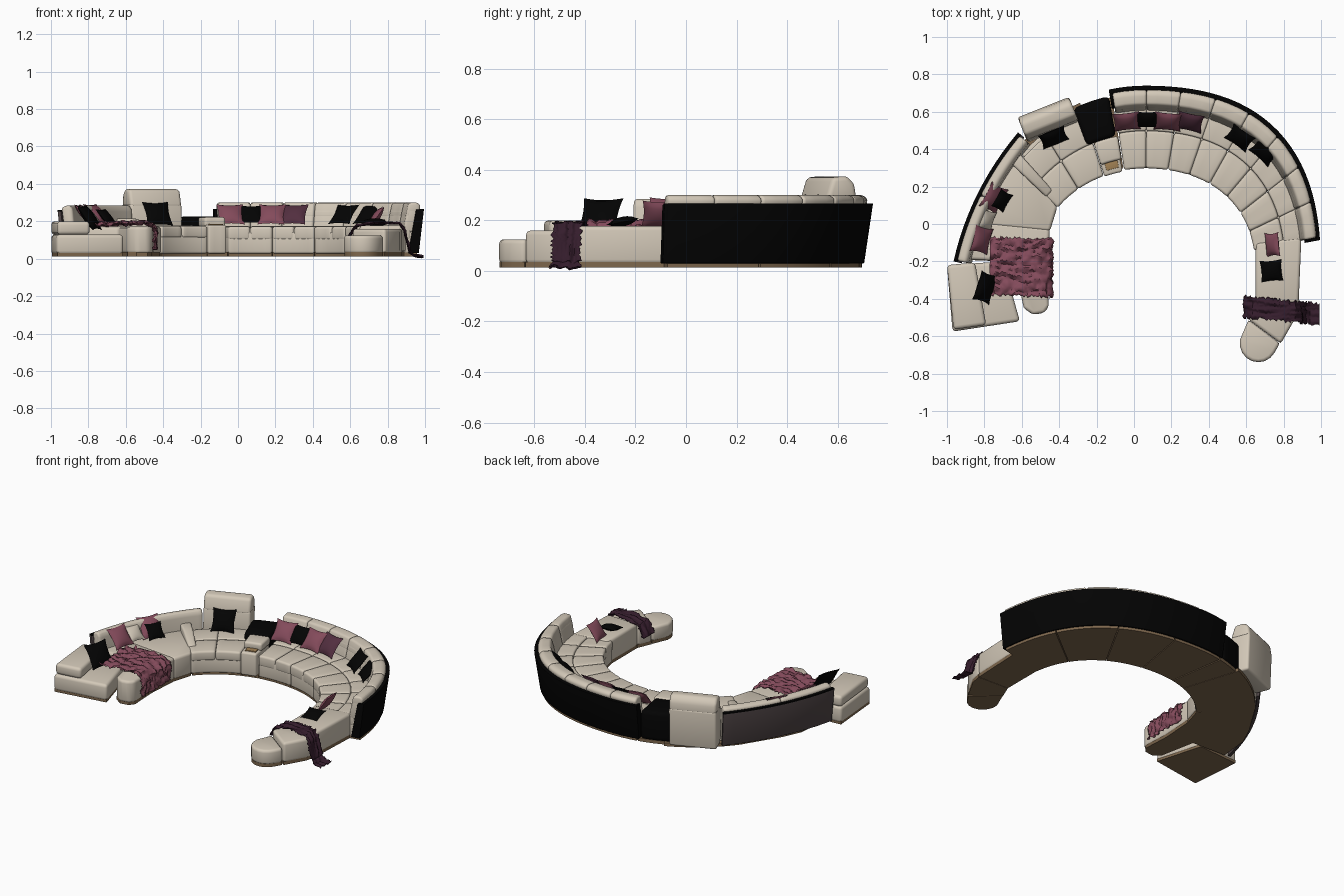
import bpy, bmesh, math, random
from math import radians, sin, cos
from mathutils import Vector, Matrix, noise

random.seed(4)
cube = bpy.data.objects.get("Cube")
if cube:
    bpy.data.objects.remove(cube)


def material(name, rgb):
    m = bpy.data.materials.new(name)
    m.use_nodes = True
    m.diffuse_color = (*rgb, 1)
    bsdf = m.node_tree.nodes["Principled BSDF"]
    bsdf.inputs["Base Color"].default_value = (*rgb, 1)
    bsdf.inputs["Roughness"].default_value = 1.0
    return m


CREAM = material("cream leather", (0.65, 0.58, 0.48))
BLACK = material("black", (0.001, 0.001, 0.001))
GREY = material("dark grey", (0.08, 0.06, 0.062))
MAUVE = material("mauve", (0.23, 0.07, 0.105))
DEEP = material("deep mauve", (0.085, 0.028, 0.05))
PLUM = material("dark plum", (0.035, 0.012, 0.025))
BROWN = material("brown base", (0.21, 0.137, 0.075))
GOLD = material("tan wood", (0.36, 0.22, 0.09))


def finish(name, bm, mat, bevel=0.0):
    bmesh.ops.recalc_face_normals(bm, faces=bm.faces)
    if bevel:
        edges = [e for e in bm.edges if e.calc_face_angle(0) > radians(32)]
        bmesh.ops.bevel(bm, geom=edges, offset=bevel, segments=3, profile=0.5,
                        affect='EDGES', clamp_overlap=True)
    me = bpy.data.meshes.new(name)
    bm.to_mesh(me)
    bm.free()
    me.materials.append(mat)
    me.shade_smooth()
    me.set_sharp_from_angle(angle=radians(40))
    ob = bpy.data.objects.new(name, me)
    bpy.context.collection.objects.link(ob)
    return ob


def loft(name, rings, mat, bevel=0.012):
    """Closed solid through a list of matching cross-sections."""
    bm = bmesh.new()
    vs = [[bm.verts.new(p) for p in ring] for ring in rings]
    n = len(vs[0])
    for a, b in zip(vs, vs[1:]):
        for i in range(n):
            bm.faces.new((a[i], a[(i + 1) % n], b[(i + 1) % n], b[i]))
    bm.faces.new(vs[0])
    bm.faces.new(vs[-1])
    return finish(name, bm, mat, bevel)


def prism(name, pts, z0, z1, mat, bevel=0.02):
    return loft(name, [[(x, y, z) for x, y in pts] for z in (z0, z1)], mat, bevel)


def plinth(name, pts):
    c = sum((Vector(p) for p in pts), Vector((0, 0))) / len(pts)
    prism(name, [c + (Vector(p) - c) * 0.97 for p in pts], 0.013, 0.035, BROWN, 0)


def arc_point(deg, t, z):
    """t runs from the inner rim (0) to the outer rim (1) of the curved sofa."""
    a = radians(deg)
    k = 1 + (0.03 + 0.035 * t) * max(0, sin(2 * a)) ** 2
    return (0.06 + k * (0.59 + 0.35 * t) * cos(a), -0.23 + k * (0.53 + 0.44 * t) * sin(a), z)


def arc(name, a0, a1, profile, mat, bevel=0.012):
    n = max(2, int(abs(a1 - a0) / 3))
    return loft(name, [[arc_point(a0 + (a1 - a0) * i / n, t, z) for t, z in profile]
                       for i in range(n + 1)], mat, bevel)


def box(t0, t1, z0, z1):
    return [(t0, z0), (t1, z0), (t1, z1), (t0, z1)]


# Main curved seats, back cushions and head rolls
A0, A1, SEATS = 9.5, 101, 4
step = (A1 - A0) / SEATS
for i in range(SEATS):
    s = A0 + i * step
    arc("seat_plinth", s + 0.2, s + step - 0.2, box(0.02, 0.9, 0.013, 0.035), BROWN, 0)
    arc("seat_base", s + 0.1, s + step - 0.1, box(0, 0.9, 0.027, 0.145), CREAM)
    for h in range(2):
        b = s + h * step / 2
        arc("seat_cushion", b, b + step / 2, box(-0.005, 0.45, 0.10, 0.172), CREAM, 0.014)
        arc("seat_cushion_rear", b, b + step / 2, box(0.45, 0.8, 0.10, 0.175), CREAM, 0.01)
        arc("back_cushion", b, b + step / 2,
            [(0.68, 0.14), (0.9, 0.14), (0.93, 0.27), (0.75, 0.27)], CREAM, 0.014)
        arc("head_roll", b, b + step / 2,
            [(0.72, 0.22), (0.92, 0.22), (0.955, 0.285), (0.90, 0.302), (0.77, 0.298)],
            CREAM, 0.013)

# Outer shell with end panels
arc("back_shell", 8.5, 102, [(0.86, 0.03), (0.92, 0.03), (1.0, 0.267), (0.945, 0.267)], BLACK, 0.003)
for a in (8.5, 101):
    arc("shell_end", a, a + 1, [(0.76, 0.03), (0.92, 0.03), (1.0, 0.267), (0.88, 0.262)], BLACK, 0.003)

# Centre console and black side table
arc("console", 102, 112, box(-0.02, 0.42, 0.027, 0.18), CREAM, 0.012)
arc("console_lid", 101.5, 112, box(0.13, 0.42, 0.17, 0.222), CREAM, 0.014)
arc("cup_tray", 103.5, 110, box(0.04, 0.135, 0.178, 0.186), GOLD, 0.002)
arc("side_table", 102.3, 115, box(0.42, 0.92, 0.03, 0.225), BLACK, 0.025)
arc("console_plinth", 101.3, 112, box(0.02, 0.9, 0.013, 0.035), BROWN, 0)

# Recliner seat and low arm
arc("recliner_plinth", 112.2, 142, box(0.02, 0.95, 0.013, 0.035), BROWN, 0)
arc("recliner_base", 112.2, 143, box(0, 0.85, 0.027, 0.13), CREAM)
for a in (112.2, 127.6):
    arc("recliner_seat", a, a + 15.4, box(-0.01, 0.42, 0.11, 0.175), CREAM, 0.014)
    arc("recliner_seat_rear", a, a + 15.4, box(0.42, 0.8, 0.11, 0.178), CREAM, 0.012)
arc("recliner_arm", 138.5, 143, [(0.2, 0.1), (0.9, 0.1), (0.9, 0.215), (0.6, 0.215), (0.2, 0.18)],
    CREAM, 0.014)

# Tall straight recliner back
along, behind, middle = Vector((0.93, 0.37)), Vector((-0.37, 0.93)), Vector((-0.433, 0.495))


def recliner_part(name, profile, bevel):
    loft(name, [[(*(middle + along * u + behind * v), z) for v, z in profile]
                for u in (-0.148, 0.148)], CREAM, bevel)


recliner_part("recliner_back", [(-0.005, 0.14), (0.02, 0.04), (0.13, 0.04), (0.14, 0.295), (0.01, 0.295)], 0.014)
recliner_part("recliner_headrest", [(0.005, 0.275), (0.14, 0.275), (0.13, 0.345), (0.10, 0.375),
                                    (0.035, 0.37)], 0.018)

# Left seat and its chaise
left_seat = [(-0.41, 0.09), (-0.45, -0.04), (-0.87, 0.0), (-0.81, 0.13), (-0.66, 0.37), (-0.55, 0.36)]
left_chaise = [(-0.45, -0.025), (-0.465, -0.25), (-0.455, -0.44), (-0.48, -0.475), (-0.54, -0.485),
               (-0.59, -0.45), (-0.64, -0.2), (-0.89, -0.19), (-0.87, 0.02)]
for name, pts in (("left_seat", left_seat), ("left_chaise", left_chaise)):
    plinth(name + "_plinth", pts)
    prism(name, pts, 0.027, 0.172, CREAM, 0.018)


# Left backrest swept along a gentle curve
def left_path(profile, s0=0.0, s1=1.0):
    p, c, q = Vector((-0.965, -0.2)), Vector((-0.88, 0.18)), Vector((-0.62, 0.49))
    rings = []
    for i in range(13):
        s = s0 + (s1 - s0) * i / 12
        pos = p * (1 - s) ** 2 + c * 2 * s * (1 - s) + q * s * s
        d = ((c - p) * (1 - s) + (q - c) * s).normalized()
        rings.append([(pos.x + d.y * o, pos.y - d.x * o, z) for o, z in profile])
    return rings


loft("left_shell", left_path([(0.025, 0.03), (0.045, 0.03), (0.018, 0.255), (0.0, 0.255)]), GREY, 0.003)
loft("left_shell_rim", left_path([(0.0, 0.252), (0.022, 0.252), (0.022, 0.26), (0.0, 0.26)]), BLACK, 0)
for s in (0.01, 0.5):
    loft("left_back", left_path([(0.045, 0.06), (0.10, 0.06), (0.08, 0.265), (0.062, 0.288),
                                 (0.018, 0.275)], s, s + 0.49), CREAM, 0.014)

# Corner ottoman with raised pad
ottoman = [(-1.0, -0.22), (-0.70, -0.20), (-0.61, -0.52), (-0.97, -0.575)]
plinth("ottoman_plinth", ottoman)
prism("ottoman", ottoman, 0.022, 0.13, CREAM, 0.02)
prism("ottoman_pad", [(-1.0, -0.22), (-0.85, -0.205), (-0.79, -0.54), (-0.965, -0.565)],
      0.128, 0.20, CREAM, 0.02)

# Right chaise: two seats and a low round end
right_parts = [
    ("right_seat", [(0.65, -0.1), (0.895, -0.07), (0.88, -0.43), (0.65, -0.42)], 0.178),
    ("right_seat_front", [(0.65, -0.415), (0.88, -0.425), (0.865, -0.5), (0.785, -0.64),
                          (0.61, -0.51)], 0.16),
    ("round_end", [(0.612, -0.512), (0.78, -0.638)] + [
        (0.665 + 0.1 * cos(radians(a)), -0.637 + 0.102 * sin(radians(a)))
        for a in range(-30, -201, -20)], 0.125)]
for name, pts, top in right_parts:
    plinth(name + "_plinth", pts)
    prism(name, pts, 0.027, top, CREAM, 0.018)


def pillow(name, x, y, z, size, yaw, mat, tilt=48):
    """Plump square cushion with drawn-out corners."""
    bm = bmesh.new()
    for side in (1, -1):
        g = bmesh.ops.create_grid(bm, x_segments=10, y_segments=10, size=1)
        for v in g["verts"]:
            u, w = v.co.x, v.co.y
            puff = max(0, (1 - u * u) * (1 - w * w)) ** 0.6
            v.co = Vector((u * (0.88 + 0.12 * w * w), w * (0.88 + 0.12 * u * u), side * 0.32 * puff))
    bmesh.ops.remove_doubles(bm, verts=bm.verts, dist=0.001)
    m = (Matrix.Translation((x, y, z)) @ Matrix.Rotation(radians(yaw), 4, 'Z')
         @ Matrix.Rotation(radians(tilt), 4, 'X') @ Matrix.Scale(size / 2, 4))
    bmesh.ops.transform(bm, matrix=m, verts=bm.verts)
    finish(name, bm, mat)


# Scatter cushions
for args in [(-0.04, 0.548, 0.237, 0.145, 6, MAUVE), (0.07, 0.558, 0.237, 0.13, 0, BLACK),
             (0.18, 0.548, 0.237, 0.145, -5, MAUVE), (0.298, 0.545, 0.237, 0.145, -12, DEEP),
             (0.565, 0.46, 0.237, 0.14, -35, BLACK), (0.695, 0.385, 0.237, 0.14, -42, BLACK),
             (-0.43, 0.462, 0.24, 0.15, 22, BLACK, 58), (-0.75, 0.14, 0.237, 0.15, 62, MAUVE),
             (-0.705, 0.125, 0.225, 0.11, 60, BLACK), (-0.785, 0.02, 0.23, 0.11, 72, CREAM),
             (-0.815, -0.085, 0.237, 0.145, 76, MAUVE), (-0.795, -0.34, 0.22, 0.165, 72, BLACK, 55)]:
    pillow("scatter_cushion", *args)
pillow("lounge_cushion_mauve", 0.74, -0.11, 0.225, 0.13, -85, MAUVE, 55)
pillow("lounge_cushion_black", 0.735, -0.25, 0.195, 0.12, 5, BLACK, 12)


def throw(name, path, y0, y1, slope, ripple, mat, freq):
    """Wrinkled blanket laid along an (x, z) path."""
    pts = []
    for a, b in zip(path, path[1:]):
        a, b = Vector(a), Vector(b)
        k = max(2, int((b - a).length / 0.008))
        normal = Vector((a.y - b.y, b.x - a.x)).normalized()
        pts += [(a.lerp(b, i / k), normal) for i in range(k)]
    bm = bmesh.new()
    rows, cols = [], 30
    for p, nrm in pts:
        e0, e1 = y0 + random.uniform(-0.008, 0.008), y1 + random.uniform(-0.008, 0.008)
        row = []
        for j in range(cols + 1):
            y = e0 + (e1 - e0) * j / cols + slope * (p.x - path[0][0])
            f = noise.noise(Vector((p.x * freq[0], y * freq[1], p.y * freq[0]))) + 0.4
            q = p + nrm * ripple * f
            row.append(bm.verts.new((q.x, y, max(0.001, q.y))))
        rows.append(row)
    for a, b in zip(rows, rows[1:]):
        for j in range(cols):
            bm.faces.new((a[j], a[j + 1], b[j + 1], b[j]))
    ob = finish(name, bm, mat)
    ob.modifiers.new("thickness", 'SOLIDIFY').thickness = 0.004


# Blankets over both chaises
throw("mauve_throw", [(-0.77, 0.172), (-0.67, 0.175), (-0.62, 0.18), (-0.48, 0.18),
                      (-0.455, 0.16), (-0.452, 0.04)], -0.38, -0.07, -0.03, 0.022, MAUVE, (26, 46))
throw("plum_throw", [(0.59, 0.10), (0.635, 0.175), (0.72, 0.187), (0.86, 0.187), (0.89, 0.15),
                     (0.915, 0.03), (0.94, 0.012), (1.0, 0.008)],
      -0.50, -0.385, -0.1, 0.014, PLUM, (12, 60))
